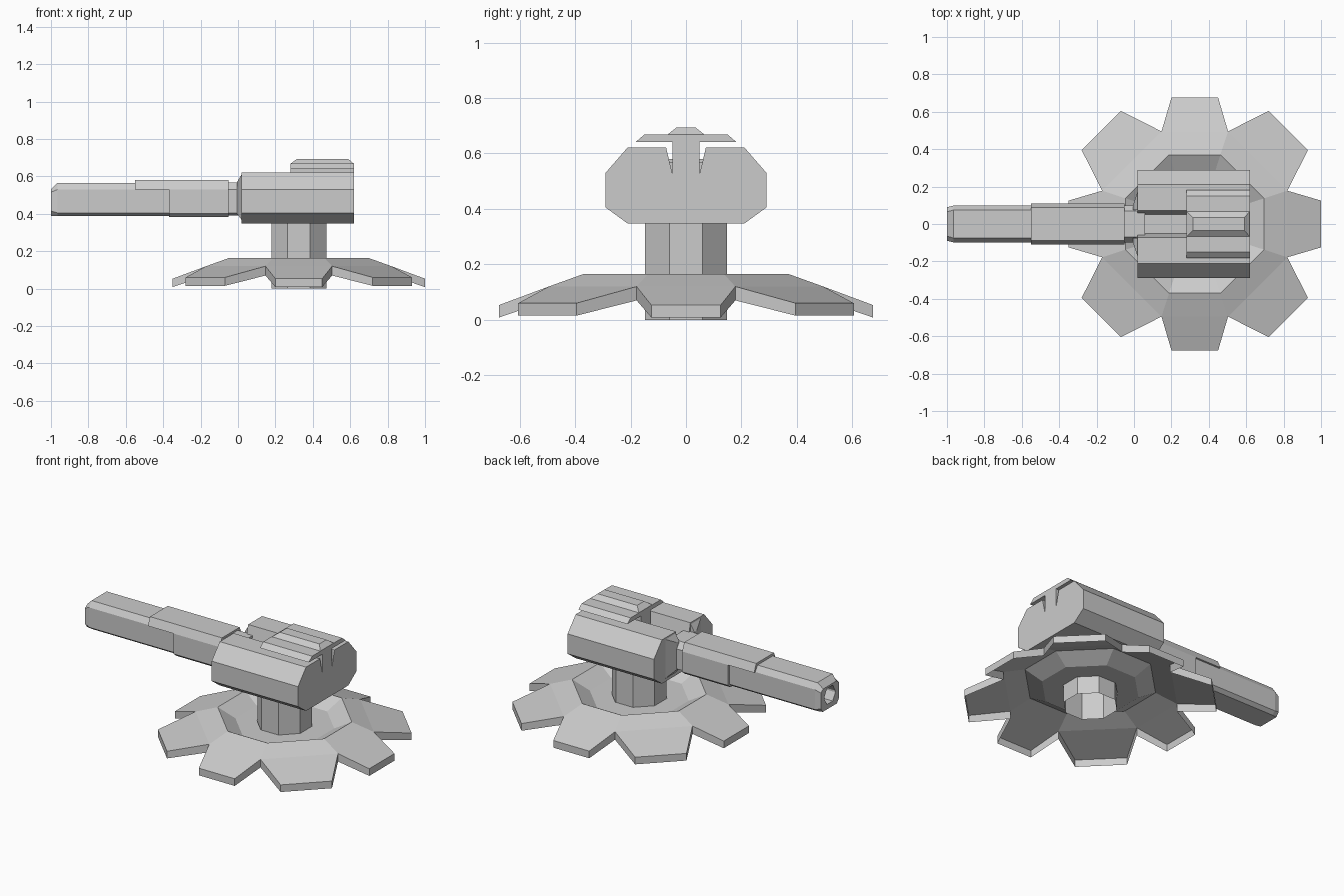
import bpy, bmesh

if "Cube" in bpy.data.objects:
    bpy.data.objects.remove(bpy.data.objects["Cube"])

CX = 0.325  # x centre of base and column


def build(name, rings, cap_start=True, cap_end=True):
    """Loft closed rings of equal length into one flat-shaded mesh."""
    bm = bmesh.new()
    vs = [[bm.verts.new(p) for p in r] for r in rings]
    n = len(rings[0])
    for a, b in zip(vs, vs[1:]):
        for i in range(n):
            j = (i + 1) % n
            bm.faces.new((a[i], a[j], b[j], b[i]))
    if cap_start:
        bm.faces.new(vs[0])
    if cap_end:
        bm.faces.new(vs[-1])
    return finish(name, bm)


def finish(name, bm):
    bmesh.ops.recalc_face_normals(bm, faces=bm.faces[:])
    me = bpy.data.meshes.new(name)
    bm.to_mesh(me)
    bm.free()
    ob = bpy.data.objects.new(name, me)
    bpy.context.collection.objects.link(ob)
    return ob


def mirrored(half):
    """Complete a y >= 0 half outline (top to bottom) across y = 0."""
    return half + [(-y, z) for y, z in reversed(half)]


def at(x, prof):
    return [(x, y, z) for y, z in prof]


def prism(name, prof, x0, x1):
    return build(name, [at(x0, prof), at(x1, prof)])


def octagon(a, h, z):
    """Octagon with apothem a and cardinal half width h, from -45 deg side round."""
    out = []
    x0, x1 = (a, -h), (a, h)
    for k in range(4):
        out += [(CX + x0[0], x0[1], z), (CX + x1[0], x1[1], z)]
        x0, x1 = (-x0[1], x0[0]), (-x1[1], x1[0])
    return out


# base: open-bottomed shell with eight petals, skirt and sunken centre
bm = bmesh.new()


def ring(points):
    return [bm.verts.new(p) for p in points]


floor = ring(octagon(0.15, 0.061, 0.11))
dish = ring(octagon(0.27, 0.105, 0.11))
rim = ring(octagon(0.37, 0.137, 0.165))
notch = ring(octagon(0.495, 0.178, 0.12))
notch_low = ring(octagon(0.495, 0.178, 0.07))
tips, tips_low = [], []
q = [(0.675, -0.125, 0.053, 0.008), (0.675, 0.125, 0.053, 0.008),
     (0.605, 0.395, 0.06, 0.015), (0.395, 0.605, 0.06, 0.015)]
for k in range(4):
    for x, y, zt, zb in q:
        tips.append(bm.verts.new((CX + x, y, zt)))
        tips_low.append(bm.verts.new((CX + x, y, zb)))
    q = [(-y, x, a, b) for x, y, a, b in q]
for i in range(8):
    j = (i + 1) % 8
    for a, b in ((floor, dish), (dish, rim), (rim, notch)):
        bm.faces.new((a[i], a[j], b[j], b[i]))
    t0, t1, l0, l1 = tips[2*i], tips[2*i+1], tips_low[2*i], tips_low[2*i+1]
    bm.faces.new((notch[i], notch[j], t1, t0))
    bm.faces.new((t0, t1, l1, l0))
    bm.faces.new((notch[i], t0, l0, notch_low[i]))
    bm.faces.new((t1, notch[j], notch_low[j], l1))
finish("petal_base", bm)

# column: eight-sided tube, open at the bottom
build("column", [octagon(0.147, 0.06, 0), octagon(0.147, 0.06, 0.35)],
      cap_start=False)

# turret housing with a slot along the top
housing = mirrored([(0.05, 0.53), (0.072, 0.622), (0.21, 0.622), (0.29, 0.53),
                    (0.29, 0.405), (0.21, 0.347)])
prism("turret_housing", housing, 0.02, 0.62)

# top rail: stem, wide plate and tapered ridge
prism("rail_stem", mirrored([(0.048, 0.645), (0.048, 0.52)]), 0.28, 0.62)
prism("rail_plate", mirrored([(0.15, 0.668), (0.182, 0.641)]), 0.28, 0.62)


def rect(x0, x1, y, z):
    return [(x0, -y, z), (x1, -y, z), (x1, y, z), (x0, y, z)]


build("rail_ridge", [rect(0.28, 0.62, 0.068, 0.667), rect(0.315, 0.59, 0.035, 0.693)])

# barrel: chamfered muzzle with a hollow bore
barrel = mirrored([(0.075, 0.565), (0.098, 0.53), (0.098, 0.405), (0.075, 0.387)])
muzzle = mirrored([(0.065, 0.532), (0.09, 0.515), (0.09, 0.415), (0.07, 0.389)])
bore = mirrored([(0.028, 0.52), (0.055, 0.475), (0.055, 0.465), (0.028, 0.42)])
build("barrel", [at(-0.1, barrel), at(-0.965, barrel), at(-1, muzzle),
                 at(-1, bore), at(-0.8, bore)])

# sleeve round the barrel, with a longer upper lip
sleeve = mirrored([(0.088, 0.58), (0.11, 0.53), (0.11, 0.402), (0.088, 0.383)])
prism("barrel_sleeve", sleeve, -0.37, -0.05)
prism("sleeve_lip", mirrored([(0.088, 0.58), (0.11, 0.53)]), -0.55, -0.37)

# barrel neck running into the housing
neck = mirrored([(0.07, 0.568), (0.1, 0.53), (0.1, 0.405), (0.075, 0.392)])
prism("barrel_neck", neck, -0.06, 0.06)

# sloped cheeks where the housing meets the neck
for s in (1, -1):
    def cheek(x, y, zt, zb, inner):
        return [(x, s*inner, zb), (x, s*y, zb), (x, s*y, zt), (x, s*inner, zt)]
    build("housing_cheek", [cheek(-0.005, 0.1, 0.57, 0.40, 0.075),
                            cheek(0.025, 0.19, 0.62, 0.36, 0.075)])
